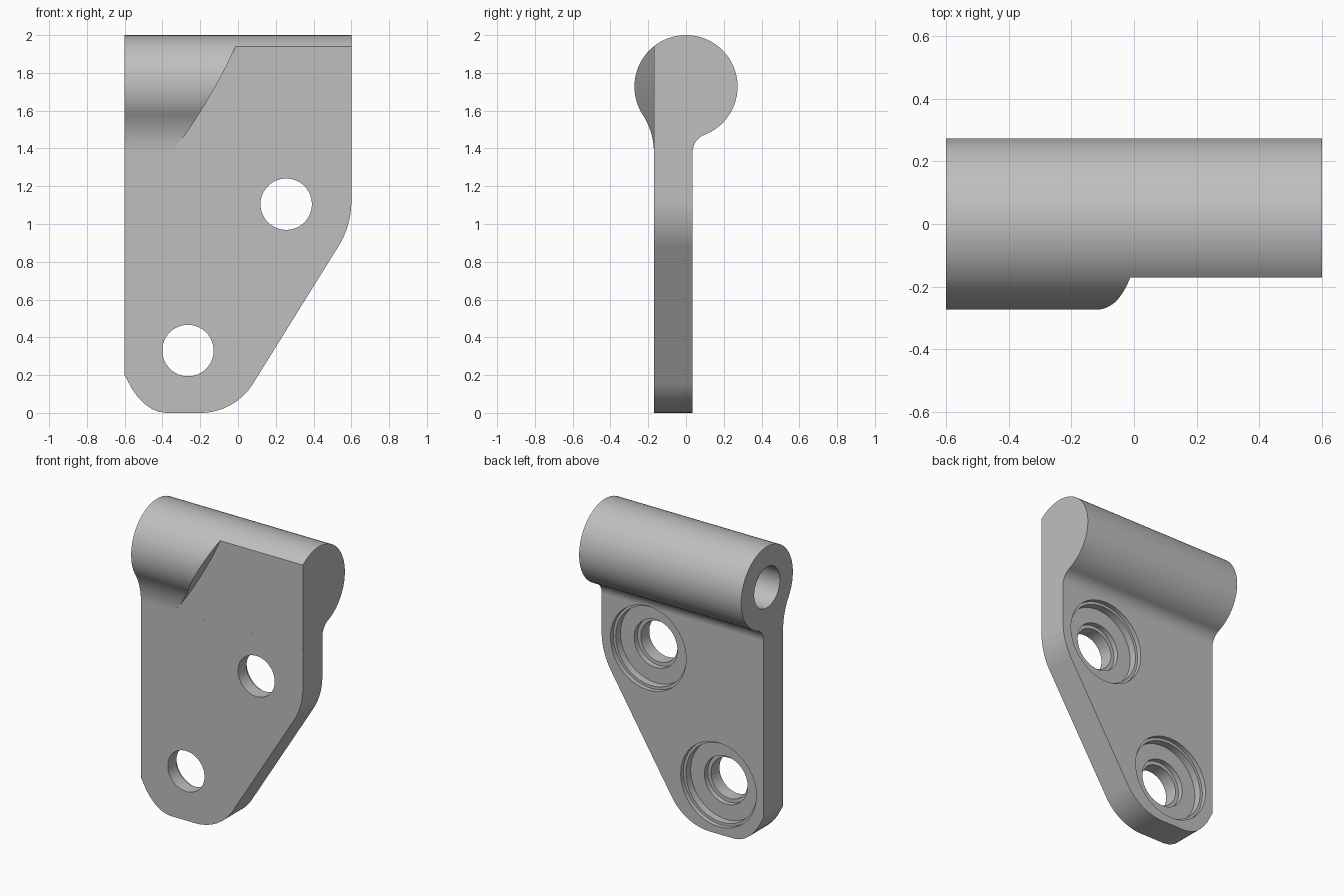
import bpy, bmesh, math
from mathutils import Vector

cube = bpy.data.objects.get("Cube")
if cube:
    bpy.data.objects.remove(cube, do_unlink=True)

grey = bpy.data.materials.new("satin grey")
grey.use_nodes = True
GREY = (0.52, 0.52, 0.52, 1)
grey.diffuse_color = GREY
grey.node_tree.nodes["Principled BSDF"].inputs["Base Color"].default_value = GREY

FRONT, BACK = -0.17, 0.035        # plate faces
BARREL_R, BARREL_Z = 0.273, 1.727
BLEND_Z = 1.38                    # height where the barrel blends into the plate


def arc(cx, cy, r, start, end, steps):
    """Points of a circular arc, both ends included."""
    return [(cx + r * math.cos(start + (end - start) * i / steps),
             cy + r * math.sin(start + (end - start) * i / steps))
            for i in range(steps + 1)]


def prism(name, points, axis, low, high):
    """Extrude a profile: axis x takes (y, z) points, axis y takes (x, z)."""
    place = (lambda a, b, t: (t, a, b)) if axis == "x" else (lambda a, b, t: (a, t, b))
    bm = bmesh.new()
    face = bm.faces.new([bm.verts.new(place(a, b, low)) for a, b in points])
    result = bmesh.ops.extrude_face_region(bm, geom=[face])
    moved = [g for g in result["geom"] if isinstance(g, bmesh.types.BMVert)]
    bmesh.ops.translate(bm, verts=moved, vec=Vector(place(0, 0, high - low)))
    bmesh.ops.recalc_face_normals(bm, faces=bm.faces)
    mesh = bpy.data.meshes.new(name)
    bm.to_mesh(mesh)
    bm.free()
    mesh.materials.append(grey)
    obj = bpy.data.objects.new(name, mesh)
    bpy.context.collection.objects.link(obj)
    return obj


def cut(target, tool, operation="DIFFERENCE"):
    """Apply a boolean and discard the tool."""
    tool.hide_render = True
    mod = target.modifiers.new("cut", "BOOLEAN")
    mod.operation, mod.solver, mod.object = operation, "EXACT", tool
    bpy.context.view_layer.objects.active = target
    bpy.ops.object.modifier_apply(modifier=mod.name)
    bpy.data.objects.remove(tool, do_unlink=True)


def blend_radius(offset):
    """Radius of the fillet tangent to a plate face and the barrel."""
    h = BARREL_Z - BLEND_Z
    return (offset ** 2 + h ** 2 - BARREL_R ** 2) / (2 * (BARREL_R - offset))


# Side section: plate, rear fillet, barrel, front fillet
h = BARREL_Z - BLEND_Z
r_back, r_front = blend_radius(BACK), blend_radius(-FRONT)
a_back = math.atan2(h, -(BACK + r_back))
a_front = math.atan2(h, r_front - FRONT)
section = [(FRONT, -0.2), (BACK, -0.2)]
section += arc(BACK + r_back, BLEND_Z, r_back, math.pi, a_back, 16)
section += arc(0, BARREL_Z, BARREL_R, a_back - math.pi, a_front + math.pi, 96)[1:]
section += arc(FRONT - r_front, BLEND_Z, r_front, a_front, 0, 16)[1:]
bracket = prism("hinge_bracket", section, "x", -0.8, 0.8)

# Front outline with rounded corners and the slanted edge
slant = math.radians(58.7)
outline = [(-0.6, 2.2), (-0.6, 0.2), (-0.56, 0.125), (-0.535, 0.09), (-0.51, 0.063),
           (-0.485, 0.04), (-0.455, 0.02), (-0.42, 0.006), (-0.38, 0)]
outline += arc(-0.2, 0.33, 0.33, -math.pi / 2, slant - math.pi / 2, 24)
outline += arc(0.15, 1.12, 0.45, slant - math.pi / 2, 0, 16)
outline += [(0.6, 2.2)]
cut(bracket, prism("outline_tool", outline, "y", -1, 1), "INTERSECT")

# Barrel front trimmed flush with the plate, along a curved diagonal
trim = [(0.8, 1.382), (0.8, 2.1), (0.07, 2.1), (-0.01, 1.945), (-0.062, 1.835),
        (-0.12, 1.727), (-0.165, 1.65), (-0.205, 1.585), (-0.25, 1.515),
        (-0.3, 1.445), (-0.35, 1.382)]
cut(bracket, prism("trim_tool", trim, "y", -0.6, FRONT))

# Screw holes with stepped recesses on the back
for x, z in ((-0.265, 0.33), (0.255, 1.105)):
    for radius, floor in ((0.28, BACK - 0.03), (0.262, BACK - 0.08),
                          (0.16, BACK - 0.115), (0.136, -0.6)):
        ring = arc(x, z, radius, 0, 2 * math.pi, 72)[:-1]
        cut(bracket, prism("hole_tool", ring, "y", floor, 0.5))

# Blind pin bore in the barrel end
bore = arc(0, BARREL_Z, 0.136, 0, 2 * math.pi, 64)[:-1]
cut(bracket, prism("bore_tool", bore, "x", -0.9, 0.3))

# Smooth curves, crisp edges
bpy.ops.object.select_all(action="DESELECT")
bracket.select_set(True)
bpy.context.view_layer.objects.active = bracket
bpy.ops.object.shade_smooth_by_angle(angle=math.radians(25))
weighted = bracket.modifiers.new("weighted_normals", "WEIGHTED_NORMAL")
weighted.keep_sharp = True
